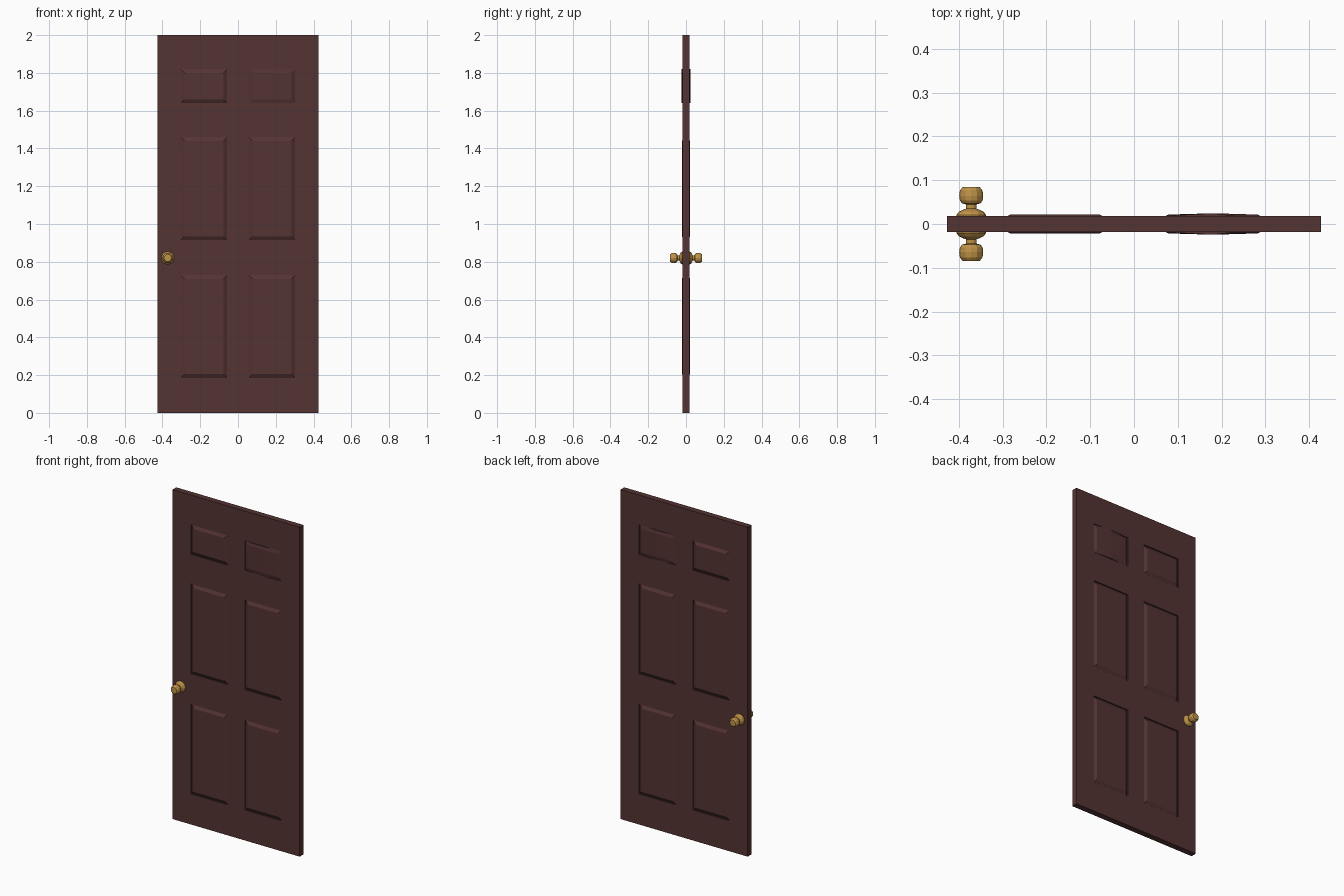
import bpy, bmesh, math

if "Cube" in bpy.data.objects:
    bpy.data.objects.remove(bpy.data.objects["Cube"])

W, H, T = 0.427, 2.0, 0.018          # half width, height, half thickness
XS = [-W, -0.303, -0.058, 0.058, 0.303, W]
ZS = [0, 0.185, 0.73, 0.915, 1.46, 1.64, 1.82, H]
GROOVE, RAISED, RIDGE, INSET = 0.010, 0.0215, 0.0245, 0.02


def material(name, col):
    m = bpy.data.materials.new(name)
    m.diffuse_color = (*col, 1)
    m.use_nodes = True
    m.node_tree.nodes["Principled BSDF"].inputs["Base Color"].default_value = m.diffuse_color
    return m


brown = material("dark_red_brown", (0.088, 0.033, 0.032))
brass = material("brass", (0.52, 0.29, 0.065))


def finish(bm, name, mat):
    bmesh.ops.remove_doubles(bm, verts=bm.verts, dist=1e-5)
    bmesh.ops.recalc_face_normals(bm, faces=bm.faces)
    me = bpy.data.meshes.new(name)
    bm.to_mesh(me)
    bm.free()
    me.materials.append(mat)
    ob = bpy.data.objects.new(name, me)
    bpy.context.collection.objects.link(ob)
    return ob


def loop(bm, pts):
    return [bm.verts.new(p) for p in pts]


def bridge(bm, a, b):
    n = len(a)
    for i in range(n):
        bm.faces.new((a[i], a[(i + 1) % n], b[(i + 1) % n], b[i]))


def ring(x0, x1, z0, z1, s, y, ymid):
    # six points: corners plus the middle of the top and bottom edges
    xm = (x0 + x1) / 2
    return [(x0, s * y, z0), (xm, s * ymid, z0), (x1, s * y, z0),
            (x1, s * y, z1), (xm, s * ymid, z1), (x0, s * y, z1)]


# door leaf with recessed, raised-field panels on both faces
bm = bmesh.new()
for s in (-1, 1):
    for i in range(5):
        for j in range(7):
            x0, x1, z0, z1 = XS[i], XS[i + 1], ZS[j], ZS[j + 1]
            if i in (1, 3) and j in (1, 3, 5):
                warped = i == 3 and j == 5      # upper right panel has a ridge
                a = loop(bm, ring(x0, x1, z0, z1, s, T, T))
                b = loop(bm, ring(x0, x1, z0, z1, s, GROOVE, RIDGE if warped else GROOVE))
                d = INSET
                c = loop(bm, ring(x0 + d, x1 - d, z0 + d, z1 - d, s, RAISED,
                                  RIDGE if warped else RAISED))
                bridge(bm, a, b)
                bridge(bm, b, c)
                bm.faces.new((c[0], c[1], c[4], c[5]))
                bm.faces.new((c[1], c[2], c[3], c[4]))
            else:
                # split cells above and below panels so edges match
                cuts = [x0, (x0 + x1) / 2, x1] if i in (1, 3) else [x0, x1]
                for u, v in zip(cuts, cuts[1:]):
                    bm.faces.new(loop(bm, [(u, s * T, z0), (v, s * T, z0),
                                           (v, s * T, z1), (u, s * T, z1)]))
bmesh.ops.remove_doubles(bm, verts=bm.verts, dist=1e-5)
# edges of the leaf: join the two outer borders
border = [e for e in bm.edges if e.is_boundary]
bmesh.ops.bridge_loops(bm, edges=border)
finish(bm, "door_leaf", brown)

# knobs: rose, neck and grip turned as one profile (radius, distance from centre)
PROFILE = [(0.034, 0.016), (0.034, 0.021), (0.028, 0.028), (0.018, 0.033),
           (0.012, 0.035), (0.012, 0.045), (0.021, 0.047), (0.026, 0.054),
           (0.0275, 0.064), (0.026, 0.076), (0.020, 0.084), (0.010, 0.085)]
SIDES = 12
for s, name in ((-1, "front_knob"), (1, "back_knob")):
    bm = bmesh.new()
    rings = [loop(bm, [(-0.372 + r * math.cos(2 * math.pi * k / SIDES), s * y,
                        0.82 + r * math.sin(2 * math.pi * k / SIDES))
                       for k in range(SIDES)]) for r, y in PROFILE]
    for a, b in zip(rings, rings[1:]):
        bridge(bm, a, b)
    bm.faces.new(rings[0])
    bm.faces.new(rings[-1])
    finish(bm, name, brass)
